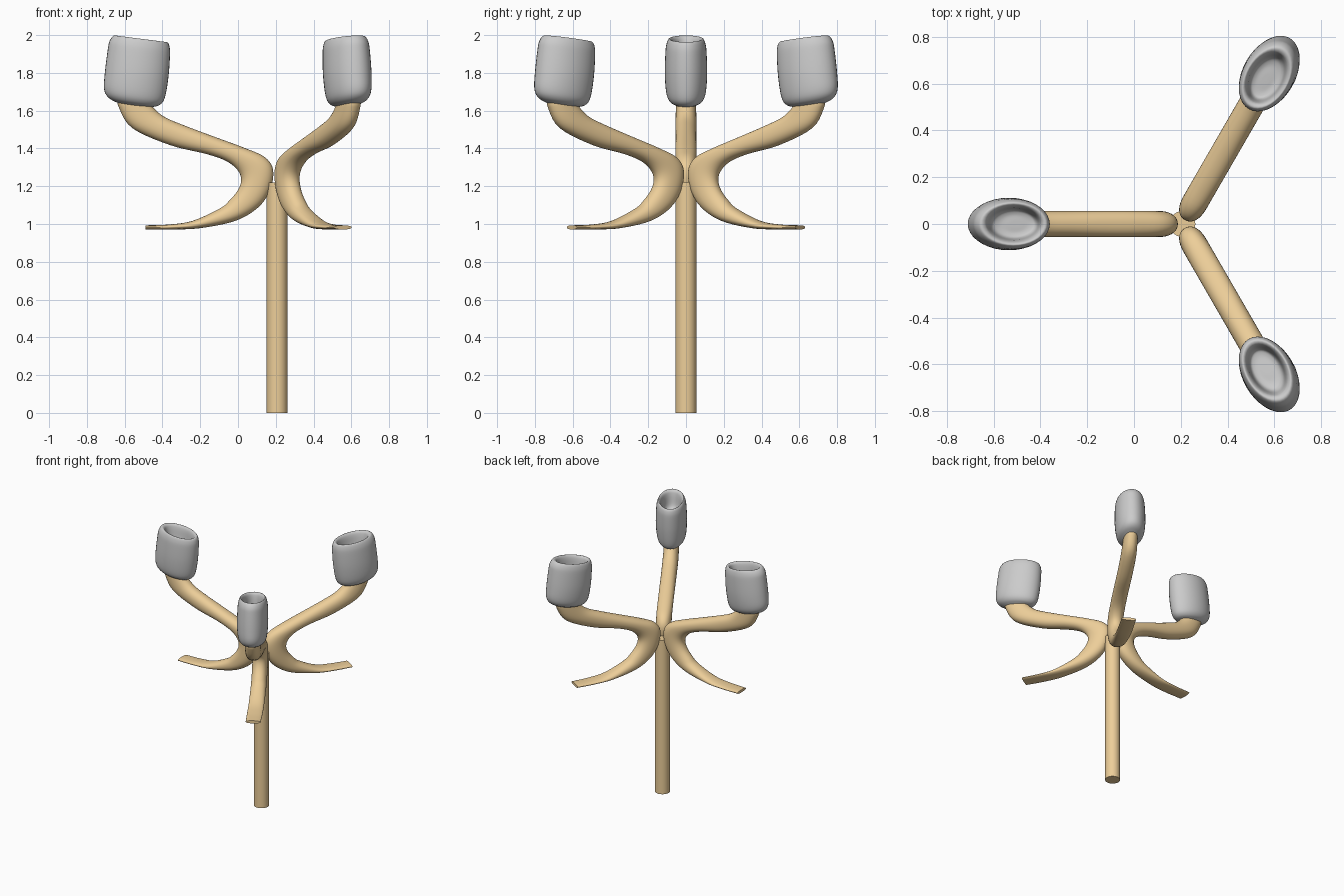
import bpy, bmesh, math
from mathutils import Vector

if "Cube" in bpy.data.objects:
    bpy.data.objects.remove(bpy.data.objects["Cube"])

AXIS_X = 0.207

wood = bpy.data.materials.new("tan")
wood.diffuse_color = (0.85, 0.62, 0.32, 1)
wood.use_nodes = True
wood.node_tree.nodes["Principled BSDF"].inputs["Base Color"].default_value = wood.diffuse_color


def catmull(rows, sub):
    """Smoothly resample rows of numbers."""
    pts = [Vector(r) for r in rows]
    out = []
    for i in range(len(pts) - 1):
        p1, p2 = pts[i], pts[i + 1]
        p0 = pts[i - 1] if i else p1 * 2 - p2
        p3 = pts[i + 2] if i + 2 < len(pts) else p2 * 2 - p1
        for k in range(sub):
            t = k / sub
            out.append(0.5 * (2 * p1 + (p2 - p0) * t
                              + (2 * p0 - 5 * p1 + 4 * p2 - p3) * t * t
                              + (3 * p1 - p0 - 3 * p2 + p3) * t ** 3))
    out.append(pts[-1])
    return out


def loft(name, rows, angle, power=2.0, sub=5, seg=36, mat=None):
    """Skin oval rings; each row is two side points (x, z, x, z) and a half width."""
    bm = bmesh.new()
    u = Vector((math.cos(angle), math.sin(angle), 0))
    v = Vector((-math.sin(angle), math.cos(angle), 0))
    rings = []
    for x1, z1, x2, z2, w in catmull(rows, sub):
        ring = []
        for k in range(seg):
            a = 2 * math.pi * k / seg
            c, s = math.cos(a), math.sin(a)
            c = math.copysign(abs(c) ** (2 / power), c)
            s = math.copysign(abs(s) ** (2 / power), s)
            x = (x1 + x2) / 2 + (x1 - x2) / 2 * c
            z = (z1 + z2) / 2 + (z1 - z2) / 2 * c
            ring.append(bm.verts.new(Vector((AXIS_X, 0, z)) + u * (AXIS_X - x) + v * w * s))
        rings.append(ring)
    for a, b in zip(rings, rings[1:]):
        for k in range(seg):
            n = (k + 1) % seg
            bm.faces.new((a[k], a[n], b[n], b[k]))
    bm.faces.new(rings[0])
    bm.faces.new(rings[-1])
    bmesh.ops.recalc_face_normals(bm, faces=bm.faces)
    me = bpy.data.meshes.new(name)
    bm.to_mesh(me)
    bm.free()
    ob = bpy.data.objects.new(name, me)
    bpy.context.collection.objects.link(ob)
    if mat:
        me.materials.append(mat)
    smooth(ob)
    return ob


def smooth(ob):
    bpy.ops.object.select_all(action='DESELECT')
    ob.select_set(True)
    bpy.context.view_layer.objects.active = ob
    bpy.ops.object.shade_smooth_by_angle(angle=math.radians(40))


# Arm side profile, from cup joint down through the bend to the flat tail
ARM = [
    (-.455, 1.650, -.635, 1.665, .050),
    (-.450, 1.618, -.632, 1.620, .053),
    (-.386, 1.565, -.560, 1.508, .056),
    (-.280, 1.520, -.360, 1.418, .056),
    (-.120, 1.460, -.165, 1.370, .056),
    (.037, 1.402, -.060, 1.332, .056),
    (.143, 1.353, -.002, 1.285, .056),
    (.186, 1.285, .017, 1.235, .056),
    (.170, 1.180, .000, 1.180, .056),
    (.106, 1.087, -.045, 1.125, .056),
    (-.016, 1.016, -.095, 1.083, .056),
    (-.200, .978, -.240, 1.017, .056),
    (-.350, .971, -.370, .997, .056),
    (-.490, .971, -.490, .993, .054),
]

# Cup rings: outside from the base up, over the rim, into the hollow
CUP = [
    (-.625, 1.635, -.460, 1.618, .050),
    (-.685, 1.668, -.415, 1.630, .085),
    (-.709, 1.715, -.387, 1.670, .104),
    (-.705, 1.800, -.368, 1.780, .112),
    (-.690, 1.920, -.360, 1.895, .109),
    (-.680, 1.968, -.363, 1.940, .103),
    (-.658, 1.997, -.374, 1.962, .092),
    (-.636, 1.990, -.392, 1.957, .080),
    (-.625, 1.960, -.402, 1.930, .071),
    (-.610, 1.885, -.415, 1.855, .062),
    (-.580, 1.860, -.440, 1.840, .043),
    (-.530, 1.852, -.490, 1.846, .012),
]

# Post
bpy.ops.mesh.primitive_cylinder_add(vertices=48, radius=.055, depth=1.22,
                                    location=(AXIS_X, 0, .61))
post = bpy.context.object
post.name = "post"
post.data.materials.append(wood)
smooth(post)

# Three arms with cups around the post
for i in range(3):
    ang = math.pi + i * 2 * math.pi / 3
    loft(f"arm_{i + 1}", ARM, ang, power=2.2, mat=wood)
    loft(f"cup_{i + 1}", CUP, ang)
